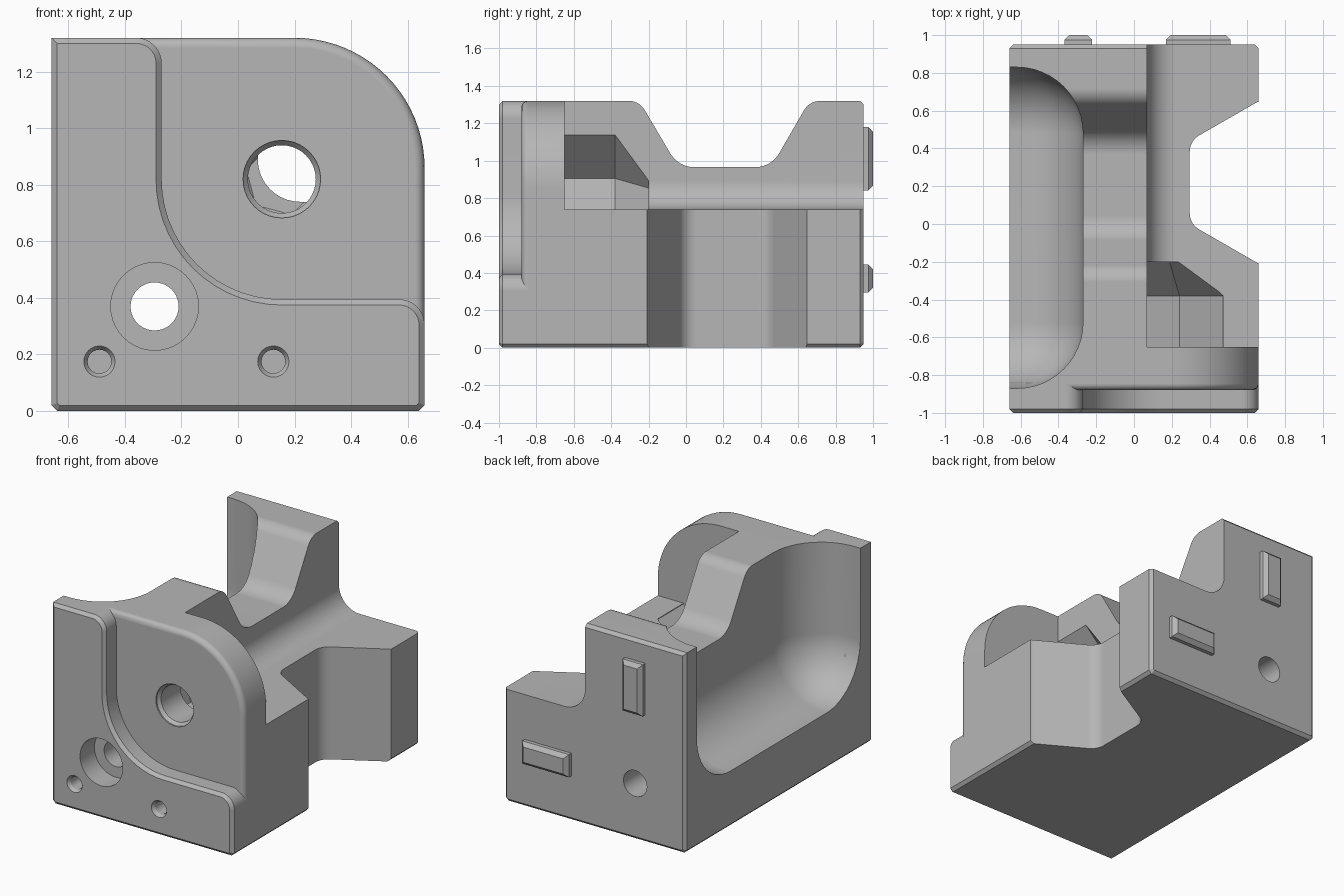
import bpy, bmesh, math
from mathutils import Vector

if "Cube" in bpy.data.objects:
    bpy.data.objects.remove(bpy.data.objects["Cube"], do_unlink=True)

grey = bpy.data.materials.new("plain grey")
grey.use_nodes = True
grey.diffuse_color = (0.47, 0.47, 0.47, 1)
grey.node_tree.nodes["Principled BSDF"].inputs["Base Color"].default_value = (0.47, 0.47, 0.47, 1)


def add_object(name, bm):
    bmesh.ops.recalc_face_normals(bm, faces=bm.faces[:])
    mesh = bpy.data.meshes.new(name)
    bm.to_mesh(mesh)
    bm.free()
    obj = bpy.data.objects.new(name, mesh)
    bpy.context.collection.objects.link(obj)
    return obj


def rounded(corners, steps=10):
    """Polygon from (u, v, radius) corners; radius 0 keeps the corner sharp."""
    out = []
    for i, (u, v, r) in enumerate(corners):
        p = Vector((u, v))
        if r == 0:
            out.append(p)
            continue
        a = (Vector(corners[i - 1][:2]) - p).normalized()
        b = (Vector(corners[(i + 1) % len(corners)][:2]) - p).normalized()
        half = a.angle(b) / 2
        c = p + (a + b).normalized() * r / math.sin(half)
        s, e = p + a * r / math.tan(half) - c, p + b * r / math.tan(half) - c
        sweep = math.pi - 2 * half
        n = 1 if r <= 0.02 else steps
        for k in range(n + 1):
            t = k / n
            out.append(c + (s * math.sin((1 - t) * sweep) + e * math.sin(t * sweep)) / math.sin(sweep))
    return out


def prism(name, points, axis, lo, hi, bevels=()):
    """Extrude a profile along an axis; bevels are (end, width, segments)."""
    def place(p, d):
        return {"x": (d, p[0], p[1]), "y": (p[0], d, p[1]), "z": (p[0], p[1], d)}[axis]
    bm = bmesh.new()
    n = len(points)
    ends = [[bm.verts.new(place(p, d)) for p in points] for d in (lo, hi)]
    caps = [bm.faces.new(ring) for ring in ends]
    for i in range(n):
        j = (i + 1) % n
        bm.faces.new((ends[0][i], ends[0][j], ends[1][j], ends[1][i]))
    bmesh.ops.recalc_face_normals(bm, faces=bm.faces[:])
    rims = [list(cap.edges) for cap in caps]
    for end, width, segments in bevels:
        bmesh.ops.bevel(bm, geom=rims[end], offset=width, segments=segments,
                        profile=0.5, affect="EDGES", clamp_overlap=False)
    return add_object(name, bm)


def bore(name, x, z, rings, n=40, turn=0.0):
    """Stepped or tapered bore along y from (y, radius) rings."""
    bm = bmesh.new()
    loops = []
    for y, r in rings:
        angles = [turn + math.tau * k / n for k in range(n)]
        loops.append([bm.verts.new((x + r * math.cos(a), y, z + r * math.sin(a))) for a in angles])
    bm.faces.new(loops[0])
    bm.faces.new(loops[-1])
    for a, b in zip(loops, loops[1:]):
        for i in range(n):
            j = (i + 1) % n
            bm.faces.new((a[i], a[j], b[j], b[i]))
    return add_object(name, bm)


def finish(obj, cutters=()):
    for c in cutters:
        m = obj.modifiers.new(c.name, "BOOLEAN")
        m.operation, m.solver, m.object = "DIFFERENCE", "EXACT", c
    bpy.context.view_layer.update()
    result = obj.evaluated_get(bpy.context.evaluated_depsgraph_get())
    mesh = bpy.data.meshes.new_from_object(result)
    obj.modifiers.clear()
    obj.data = mesh
    mesh.materials.clear()
    mesh.materials.append(grey)
    for f in mesh.polygons:
        f.material_index = 0
    bpy.ops.object.select_all(action="DESELECT")
    obj.select_set(True)
    bpy.context.view_layer.objects.active = obj
    bpy.ops.object.shade_smooth_by_angle(angle=math.radians(30))
    obj.modifiers.new("even_shading", "WEIGHTED_NORMAL").keep_sharp = True


W, TOP, BACK = 0.66, 1.32, 0.95

# Main body: block with one large rounded upper corner
body = prism("main_body", rounded([(-W, 0, 0.02), (W, 0, 0.02), (W, TOP, 0.46), (-W, TOP, 0)], 20),
             "y", -0.88, BACK, [(0, 0.035, 4), (1, 0.02, 1)])

# Raised L-shaped front plate, overlapping the body
plate = prism("front_plate", rounded([
    (-W, 0, 0.02), (W, 0, 0.02), (W, 0.395, 0.09), (-0.27, 0.395, 0.425),
    (-0.27, TOP, 0.09), (-W, TOP, 0)], 14), "y", -1.0, -0.84, [(0, 0.02, 1)])

# Side shelf with a filleted inner corner
shelf = prism("shelf_cutter", rounded([(0.07, 2, 0), (0.07, 0.74, 0.15), (1, 0.74, 0), (1, 2, 0)]),
              "y", -0.65, 1.3)

# Dip across the top ridge
dip = prism("dip_cutter", rounded([
    (-0.25, 1.6, 0), (-0.25, TOP, 0.08), (-0.04, 0.965, 0.15), (0.455, 0.965, 0.15),
    (0.66, TOP, 0.08), (0.66, 1.6, 0)]), "x", -1, 1)
# Widen the mouth so the dip's shoulders roll over into the top
bpy.data.objects.remove(dip, do_unlink=True)
dip = prism("dip_cutter", rounded([
    (-0.9, 1.6, 0), (-0.9, TOP, 0), (-0.25, TOP, 0.1), (-0.04, 0.965, 0.15),
    (0.455, 0.965, 0.15), (0.66, TOP, 0.1), (0.9, TOP, 0), (0.9, 1.6, 0)]), "x", -1, 1)

# Tapered notch through the side
notch = prism("notch_cutter", rounded([
    (1, -0.21, 0), (W, -0.21, 0.06), (0.295, 0.0, 0.1), (0.295, 0.44, 0.1),
    (W, 0.65, 0.06), (1, 0.65, 0)]), "z", -1, 2)

# Deep scoop with ball-rounded inner corners
bm = bmesh.new()
bmesh.ops.create_cube(bm, size=1)
for v in bm.verts:
    v.co = Vector((-0.27 if v.co.x > 0 else -1.5,
                   0.83 if v.co.y > 0 else -0.87,
                   1.9 if v.co.z > 0 else 0.37))
inner = [v for v in bm.verts if v.co.x > -1 and v.co.z < 1]
bmesh.ops.bevel(bm, geom=list({e for v in inner for e in v.link_edges}), offset=0.35,
                segments=12, profile=0.5, affect="EDGES")
scoop = add_object("scoop_cutter", bm)

# Through bores, six-sided nut pocket and blind pin holes
upper_hole = bore("upper_hole_cutter", 0.155, 0.82,
                  [(-1.1, 0.137), (-0.87, 0.137), (-0.85, 0.12), (-0.3, 0.12)])
nut_pocket = bore("nut_pocket_cutter", 0.155, 0.82,
                  [(-0.65, 0.33), (-0.38, 0.33), (-0.2, 0.13)], 6, math.radians(45))
lower_hole = bore("lower_hole_cutter", -0.295, 0.37,
                  [(-1.1, 0.155), (-0.85, 0.155), (-0.85, 0.085), (1.1, 0.085)])
pins = [bore("pin_hole_cutter", x, 0.175, [(-1.01, 0.062), (-0.98, 0.042), (-0.8, 0.042)], 24)
        for x in (-0.49, 0.125)]

finish(body, [shelf, dip, notch, scoop, upper_hole, nut_pocket, lower_hole])
finish(plate, [scoop, upper_hole, lower_hole] + pins)

for c in [shelf, dip, notch, scoop, upper_hole, nut_pocket, lower_hole] + pins:
    bpy.data.objects.remove(c, do_unlink=True)

# Chamfered locating keys on the back
for name, x, z, hw, hh in (("upright_key", -0.295, 1.01, 0.073, 0.17),
                           ("level_key", 0.34, 0.37, 0.17, 0.075)):
    outline = [(x - hw, z - hh), (x + hw, z - hh), (x + hw, z + hh), (x - hw, z + hh)]
    finish(prism(name, outline, "y", BACK - 0.02, 1.0, [(1, 0.025, 1)]))
